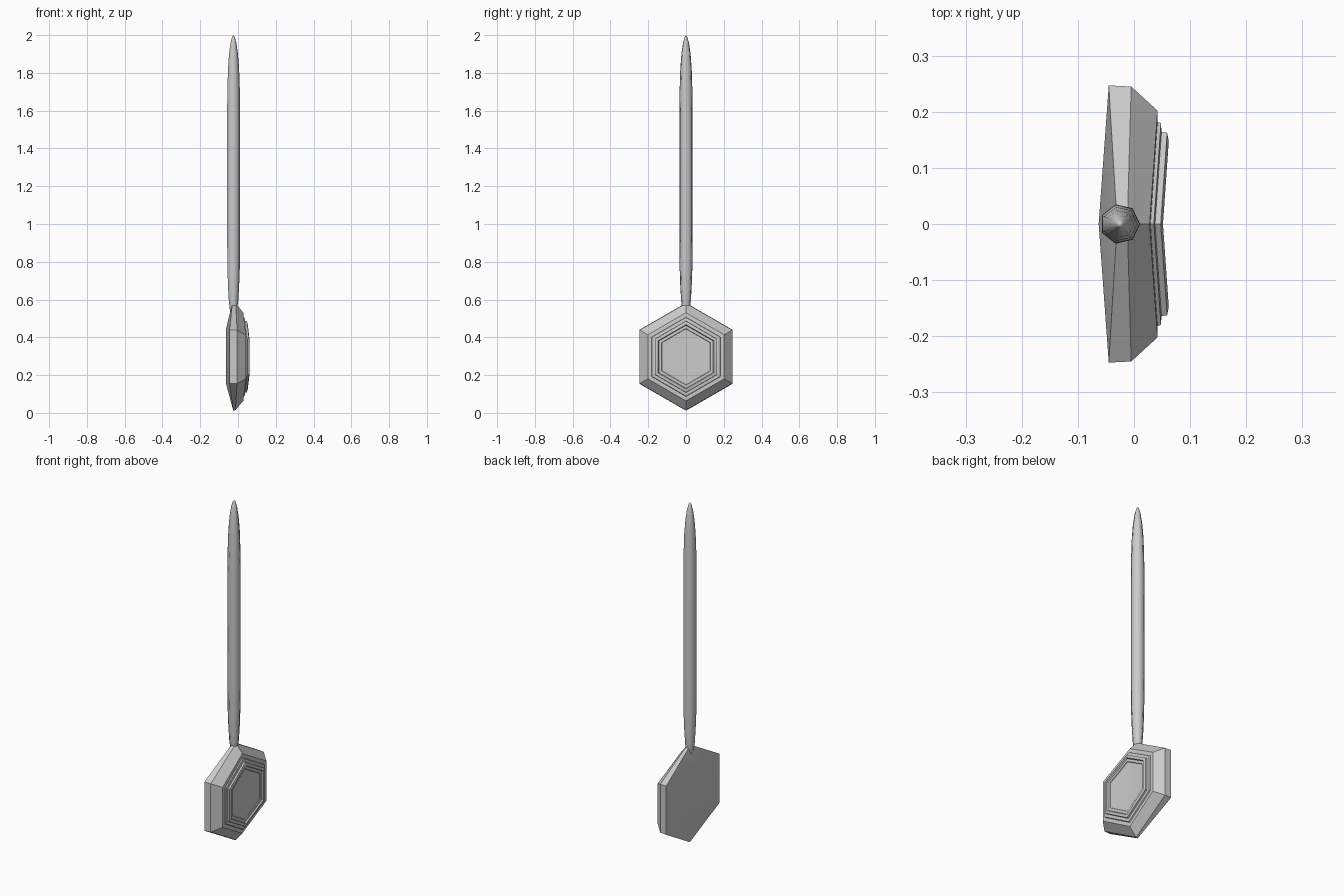
import bpy, bmesh, math

if "Cube" in bpy.data.objects:
    bpy.data.objects.remove(bpy.data.objects["Cube"])

def finish(name, bm, angle):
    bmesh.ops.recalc_face_normals(bm, faces=bm.faces[:])
    me = bpy.data.meshes.new(name)
    bm.to_mesh(me)
    bm.free()
    ob = bpy.data.objects.new(name, me)
    bpy.context.collection.objects.link(ob)
    bpy.ops.object.select_all(action='DESELECT')
    ob.select_set(True)
    bpy.context.view_layer.objects.active = ob
    bpy.ops.object.shade_smooth_by_angle(angle=math.radians(angle))
    return ob

def bridge(bm, a, b):
    n = len(a)
    for i in range(n):
        bm.faces.new((a[i], a[(i + 1) % n], b[(i + 1) % n], b[i]))

# Hexagonal head: rings of (half width, side x, top x, bottom x), back to front
CZ = 0.297
V = 0.07  # shallow crease across the front
rings = [(0.247, -0.045, -0.03, -0.025), (0.245, -0.005, -0.012, -0.014)]
for w, x in [(0.202, 0.042), (0.182, 0.042), (0.18, 0.048), (0.164, 0.049),
             (0.163, 0.059), (0.148, 0.062), (0.144, 0.055), (0.13, 0.055),
             (0.128, 0.051)]:
    rings.append((w, x, x - V * w, x - V * w))

bm = bmesh.new()
loops = []
for w, xs, xt, xb in rings:
    r = w / math.cos(math.pi / 6)
    xx = [xt, xs, xs, xb, xs, xs]
    loops.append([bm.verts.new((xx[k], r * math.sin(k * math.pi / 3),
                                CZ + r * math.cos(k * math.pi / 3))) for k in range(6)])
for a, b in zip(loops, loops[1:]):
    bridge(bm, a, b)
# creased front panel
f = loops[-1]
bm.faces.new(f[0:4])
bm.faces.new((f[3], f[4], f[5], f[0]))
# ridged back
t = loops[0]
up = bm.verts.new((-0.063, 0, 0.447))
lo = bm.verts.new((-0.063, 0, 0.152))
for c in [(t[0], t[1], up), (t[1], t[2], lo, up), (t[2], t[3], lo),
          (t[3], t[4], lo), (t[4], t[5], up, lo), (t[5], t[0], up)]:
    bm.faces.new(c)
finish("hexagonal_head", bm, 32)

# Seven-sided handle, tapered at both ends: (z, radius)
profile = [(0.49, 0.006), (0.53, 0.018), (0.59, 0.026), (0.67, 0.031), (0.78, 0.035),
           (1.0, 0.036), (1.55, 0.036), (1.7, 0.035), (1.82, 0.031), (1.9, 0.025),
           (1.96, 0.016), (1.99, 0.007)]
bm = bmesh.new()
loops = []
for z, r in profile:
    loops.append([bm.verts.new((-0.025 + r * math.cos(k * math.tau / 7),
                                r * math.sin(k * math.tau / 7), z)) for k in range(7)])
for a, b in zip(loops, loops[1:]):
    bridge(bm, a, b)
bm.faces.new(loops[0])
tip = bm.verts.new((-0.025, 0, 2.0))
for i in range(7):
    bm.faces.new((loops[-1][i], loops[-1][(i + 1) % 7], tip))
finish("handle", bm, 60)
